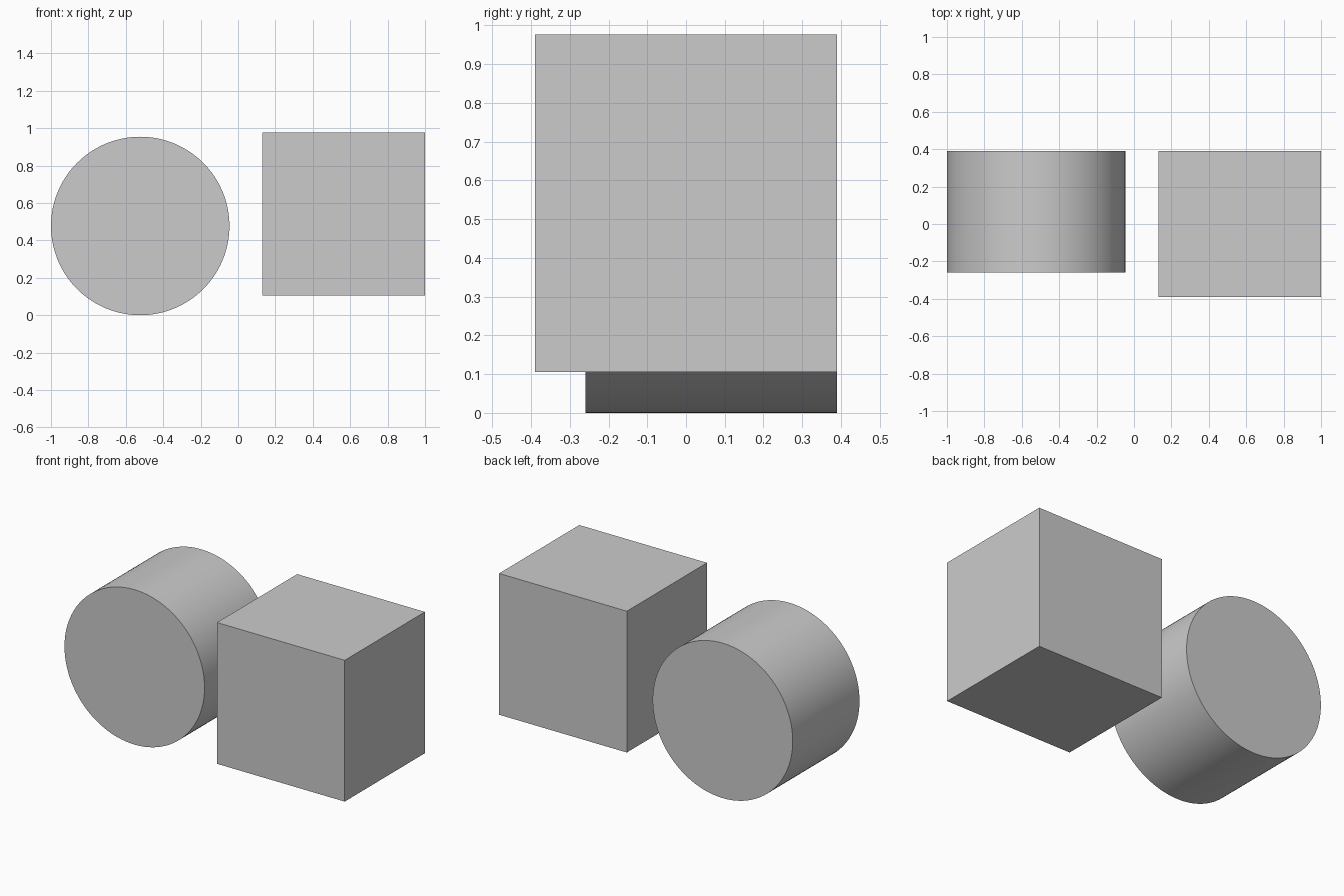
import bpy
import math

if "Cube" in bpy.data.objects:
    bpy.data.objects.remove(bpy.data.objects["Cube"])

# Cylinder lying along the y axis
R = 0.477
bpy.ops.mesh.primitive_cylinder_add(vertices=128, radius=R, depth=0.65,
                                    location=(-1 + R, 0.065, R),
                                    rotation=(math.pi / 2, 0, 0))
bpy.context.object.name = "cylinder"
bpy.ops.object.shade_smooth_by_angle(angle=math.radians(30))

# Box beside it, raised slightly off the ground
bpy.ops.mesh.primitive_cube_add(size=1, location=(0.565, 0, 0.541))
box = bpy.context.object
box.name = "box"
box.scale = (0.87, 0.78, 0.87)
